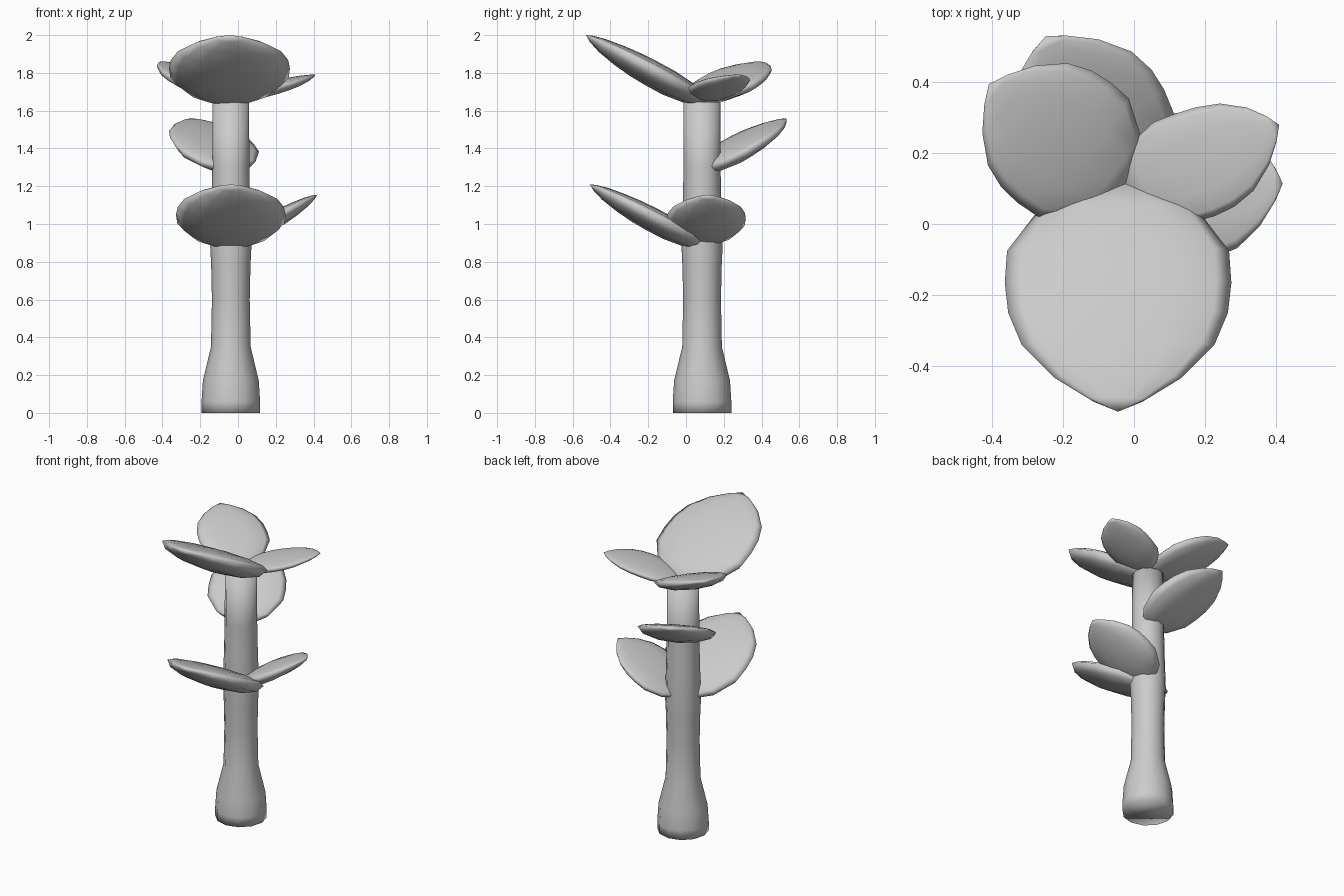
import bpy, bmesh, math
from mathutils import Vector

if "Cube" in bpy.data.objects:
    bpy.data.objects.remove(bpy.data.objects["Cube"])

CX, CY = -0.038, 0.085


def finish(name, bm):
    bmesh.ops.recalc_face_normals(bm, faces=bm.faces)
    mesh = bpy.data.meshes.new(name)
    bm.to_mesh(mesh)
    bm.free()
    for p in mesh.polygons:
        p.use_smooth = True
    ob = bpy.data.objects.new(name, mesh)
    bpy.context.collection.objects.link(ob)


def bridge(bm, rings):
    for a, b in zip(rings, rings[1:]):
        n = len(a)
        for i in range(n):
            j = (i + 1) % n
            bm.faces.new((a[i], a[j], b[j], b[i]))


def fan(bm, point, ring):
    for i in range(len(ring)):
        bm.faces.new((point, ring[i], ring[(i + 1) % len(ring)]))


# Stem: flared foot tapering into a straight column
def stem(profile, sides=12):
    bm = bmesh.new()
    rings = []
    for r, z in profile:
        rings.append([bm.verts.new((CX + r * math.cos(2 * math.pi * i / sides),
                                    CY + r * math.sin(2 * math.pi * i / sides), z))
                      for i in range(sides)])
    bridge(bm, rings)
    bm.faces.new(rings[0])
    bm.faces.new(rings[-1])
    finish("stem", bm)


# Leaf stations: (fraction of length, half width, thickness)
OUTLINE = [(0.015, 0.26, 0.45), (0.12, 0.69, 0.78), (0.31, 0.98, 1.0),
           (0.45, 1.0, 1.0), (0.58, 0.97, 0.95), (0.72, 0.85, 0.8),
           (0.86, 0.56, 0.55), (0.95, 0.25, 0.27)]


# Plump leaf with a gently domed top, raised rim and rounded belly
def leaf(name, base, tip, half_width, sway=0.0, sides=12):
    base, tip = Vector(base), Vector(tip)
    axis = tip - base
    side = axis.cross(Vector((0, 0, 1))).normalized()
    up = side.cross(axis).normalized()
    bm = bmesh.new()
    rings = []
    for t, w, h in OUTLINE:
        centre = base + axis * t + side * (sway * math.sin(math.pi * t))
        ring = []
        for i in range(sides):
            a = 2 * math.pi * i / sides
            c, s = math.cos(a), math.sin(a)
            v = 0.06 + (0.12 if s >= 0 else 0.32) * s
            ring.append(bm.verts.new(centre + side * (half_width * w * c)
                                     + up * (half_width * h * v)))
        rings.append(ring)
    bridge(bm, rings)
    fan(bm, bm.verts.new(base), rings[0])
    fan(bm, bm.verts.new(tip), rings[-1])
    finish(name, bm)


stem([(0.155, 0), (0.155, 0.06), (0.148, 0.17), (0.105, 0.35), (0.1, 0.6),
      (0.104, 0.78), (0.109, 0.88), (0.102, 1.1), (0.098, 1.3), (0.097, 1.645)])

# Lower pair, middle leaf, crown of three
leaf("lower_front_leaf", (CX, 0.10, 0.89), (CX, -0.51, 1.21), 0.29)
leaf("lower_right_leaf", (-0.04, 0.10, 0.90), (0.42, 0.115, 1.155), 0.21)
leaf("middle_back_leaf", (-0.03, 0.08, 1.285), (-0.25, 0.53, 1.56), 0.235)
leaf("top_front_leaf", (-0.045, 0.115, 1.65), (-0.045, -0.53, 2.0), 0.32)
leaf("top_left_leaf", (-0.03, 0.10, 1.66), (-0.41, 0.395, 1.86), 0.215)
leaf("top_right_leaf", (-0.03, 0.11, 1.665), (0.41, 0.28, 1.79), 0.155, 0.02)
